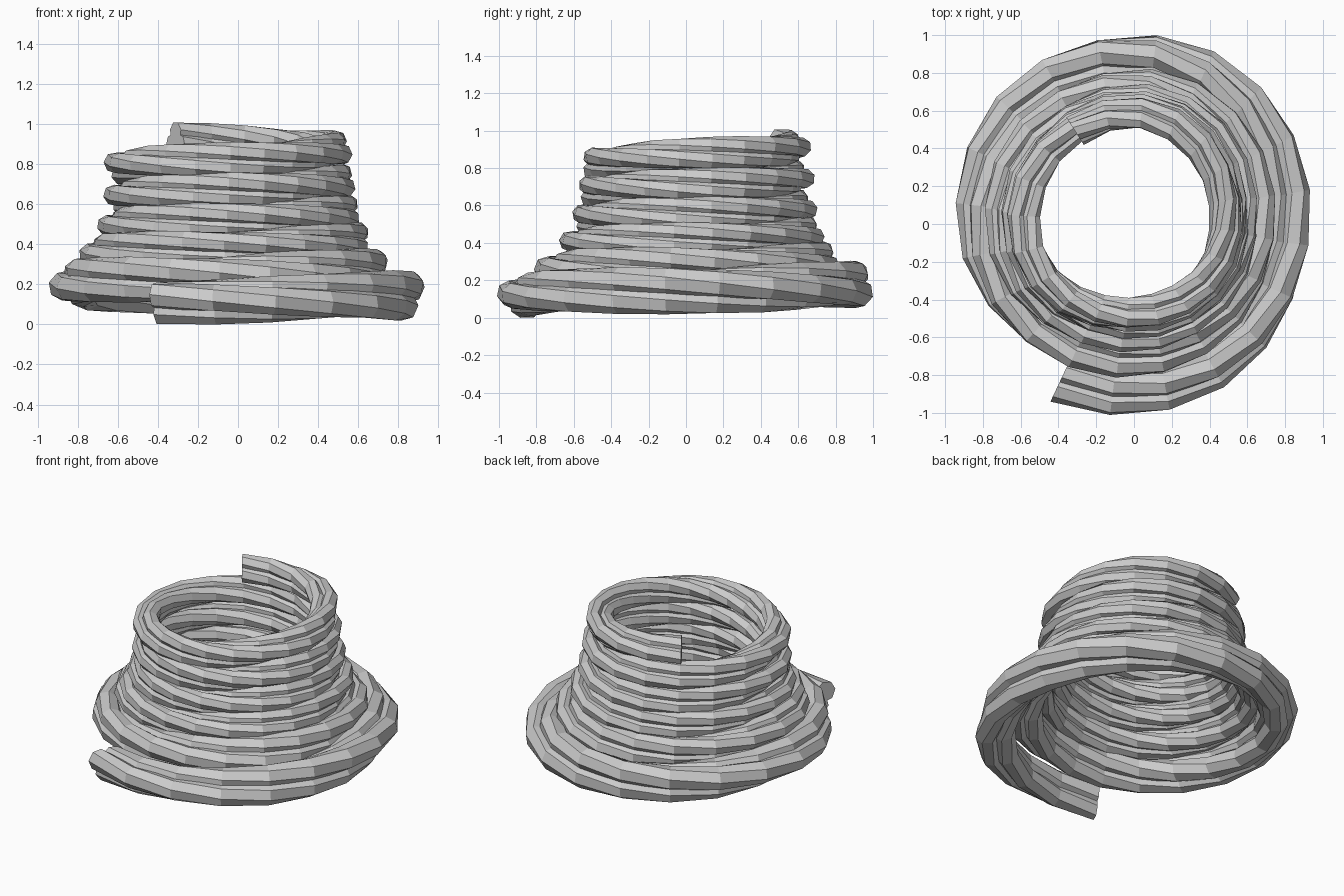
import bpy, bmesh
from math import sin, cos, pi, floor
from mathutils import Vector

if "Cube" in bpy.data.objects:
    bpy.data.objects.remove(bpy.data.objects["Cube"])

# Quarter-turn measurements of the coil, starting at the front (-y) and going counter-clockwise
OUTER = [1.005, .945, 1.02, .94, .81, .765, .83, .79, .68, .67, .745, .70,
         .615, .62, .705, .67, .585, .595, .69, .67, .565, .575, .67, .65]
HEIGHT = [.12, .153, .175, .203, .245, .275, .305, .352, .39, .425, .45, .49,
          .53, .56, .59, .635, .68, .71, .75, .79, .825, .87, .91, .93]
ROPE = [.117, .130, .128, .120, .113, .108, .10, .095, .09, .088]
START, END, STEPS = -0.07, 5.59, 113
STRANDS, SIDES, TWISTS = 3, 7, 5.5


def sample(values, t):
    """Smooth interpolation through the quarter-turn values."""
    x = t * 4
    i = floor(x)
    f = x - i
    p = [values[min(max(k, 0), len(values) - 1)] for k in range(i - 1, i + 3)]
    return p[1] + .5 * f * (p[2] - p[0] + f * (2*p[0] - 5*p[1] + 4*p[2] - p[3]
                                               + f * (3*(p[1] - p[2]) + p[3] - p[0])))


def path(t):
    """Rope centre, outward direction and rope radius at turn t."""
    a = 2 * pi * t - pi / 2
    out = Vector((cos(a), sin(a), 0))
    rope = sample(ROPE, t)
    r = sample(OUTER, t) - rope
    if t < 0:
        r -= t * .45        # loose end springs outward
    return out * r + Vector((0, 0, sample(HEIGHT, t))), out, rope


def strand(index):
    """One faceted strand winding around the rope centre."""
    bm = bmesh.new()
    rings = []
    for s in range(STEPS + 1):
        f = s / STEPS
        c, out, rope = path(START + (END - START) * f)
        up = Vector((0, 0, 1))
        phi = pi / 6 + 2 * pi * index / STRANDS - 2 * pi * TWISTS * f
        c = c + (out * cos(phi) + up * sin(phi)) * rope * .46
        ring = []
        for k in range(SIDES):
            b = phi + 2 * pi * (k + .5) / SIDES
            ring.append(bm.verts.new(c + (out * cos(b) + up * sin(b)) * rope * .59))
        rings.append(ring)
    for a, b in zip(rings, rings[1:]):
        for k in range(SIDES):
            n = (k + 1) % SIDES
            bm.faces.new((a[k], a[n], b[n], b[k]))
    bm.faces.new(rings[0])
    bm.faces.new(rings[-1])
    bmesh.ops.recalc_face_normals(bm, faces=bm.faces)
    mesh = bpy.data.meshes.new(f"rope_strand_{index + 1}")
    bm.to_mesh(mesh)
    bm.free()
    bpy.context.collection.objects.link(bpy.data.objects.new(mesh.name, mesh))


# Three twisted strands make the coiled rope
for i in range(STRANDS):
    strand(i)
